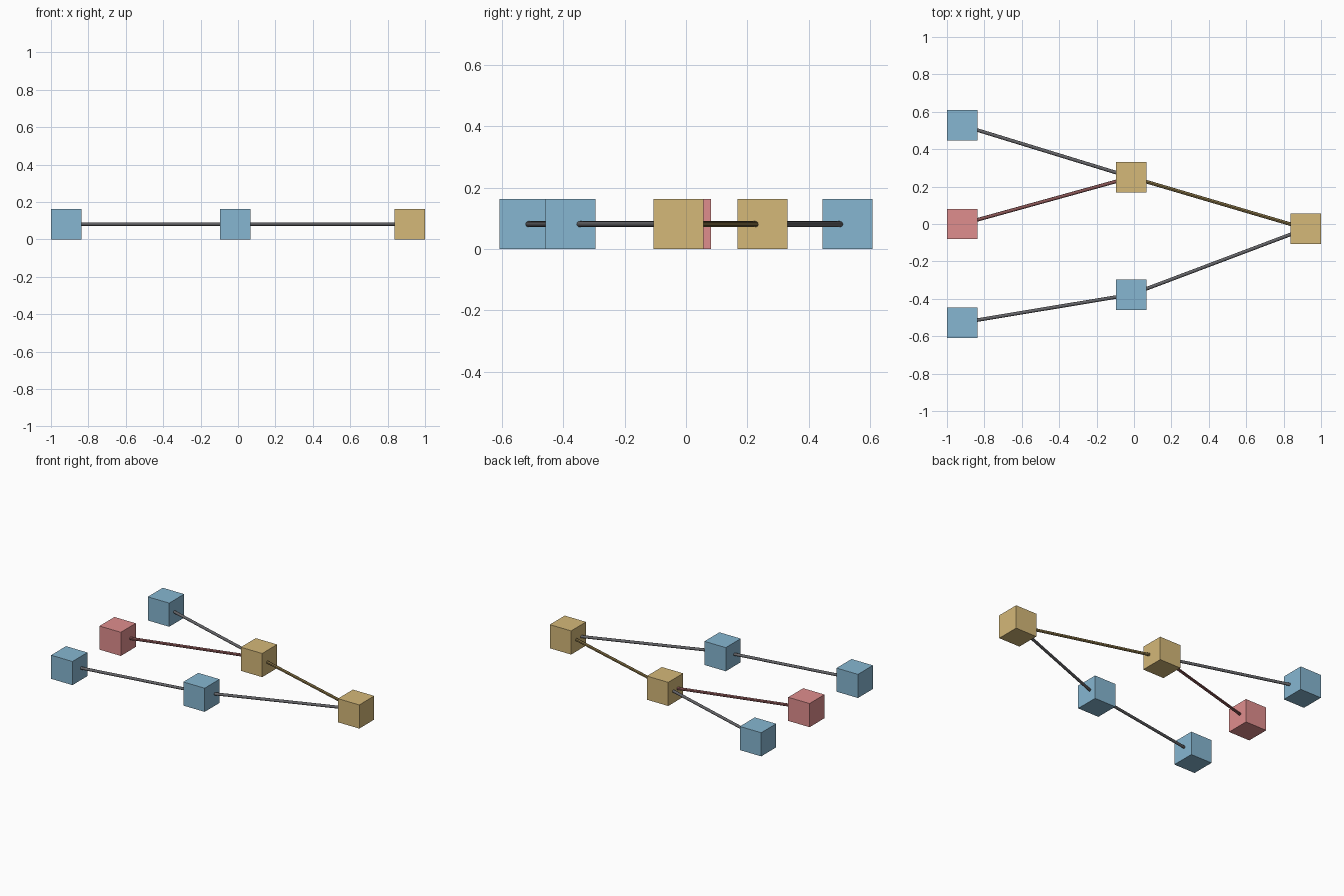
import bpy
from mathutils import Vector

if "Cube" in bpy.data.objects:
    bpy.data.objects.remove(bpy.data.objects["Cube"])

S = 0.163          # cube side
R = 0.0095         # rod radius


def material(name, rgb):
    m = bpy.data.materials.new(name)
    m.diffuse_color = (*rgb, 1)
    m.use_nodes = True
    m.node_tree.nodes["Principled BSDF"].inputs["Base Color"].default_value = m.diffuse_color
    return m


blue = material("blue", (0.24, 0.47, 0.64))
gold = material("gold", (0.66, 0.48, 0.19))
red = material("red", (0.74, 0.27, 0.27))
rod_grey = material("rod_grey", (0.13, 0.13, 0.14))
rod_gold = material("rod_gold", (0.24, 0.17, 0.06))
rod_red = material("rod_red", (0.25, 0.09, 0.09))

# Cubes: name -> x, y, material
nodes = {
    "back_cube": (-0.9185, 0.527, blue),
    "centre_cube": (-0.9185, 0.0, red),
    "front_cube": (-0.9185, -0.527, blue),
    "middle_back_cube": (-0.015, 0.25, gold),
    "middle_front_cube": (-0.015, -0.377, blue),
    "end_cube": (0.9185, -0.025, gold),
}
for name, (x, y, mat) in nodes.items():
    bpy.ops.mesh.primitive_cube_add(size=S, location=(x, y, S / 2))
    o = bpy.context.object
    o.name = name
    o.data.materials.append(mat)

# Rods joining cube centres
links = [
    ("back_cube", "middle_back_cube", rod_grey),
    ("centre_cube", "middle_back_cube", rod_red),
    ("front_cube", "middle_front_cube", rod_grey),
    ("middle_back_cube", "end_cube", rod_gold),
    ("middle_front_cube", "end_cube", rod_grey),
]
for a, b, mat in links:
    p = Vector((*nodes[a][:2], S / 2))
    q = Vector((*nodes[b][:2], S / 2))
    d = q - p
    bpy.ops.mesh.primitive_cylinder_add(
        vertices=12, radius=R, depth=d.length, location=(p + q) / 2,
        rotation=d.to_track_quat('Z', 'Y').to_euler())
    o = bpy.context.object
    o.name = f"rod_{a}_to_{b}"
    o.data.materials.append(mat)
    bpy.ops.object.shade_smooth_by_angle()
